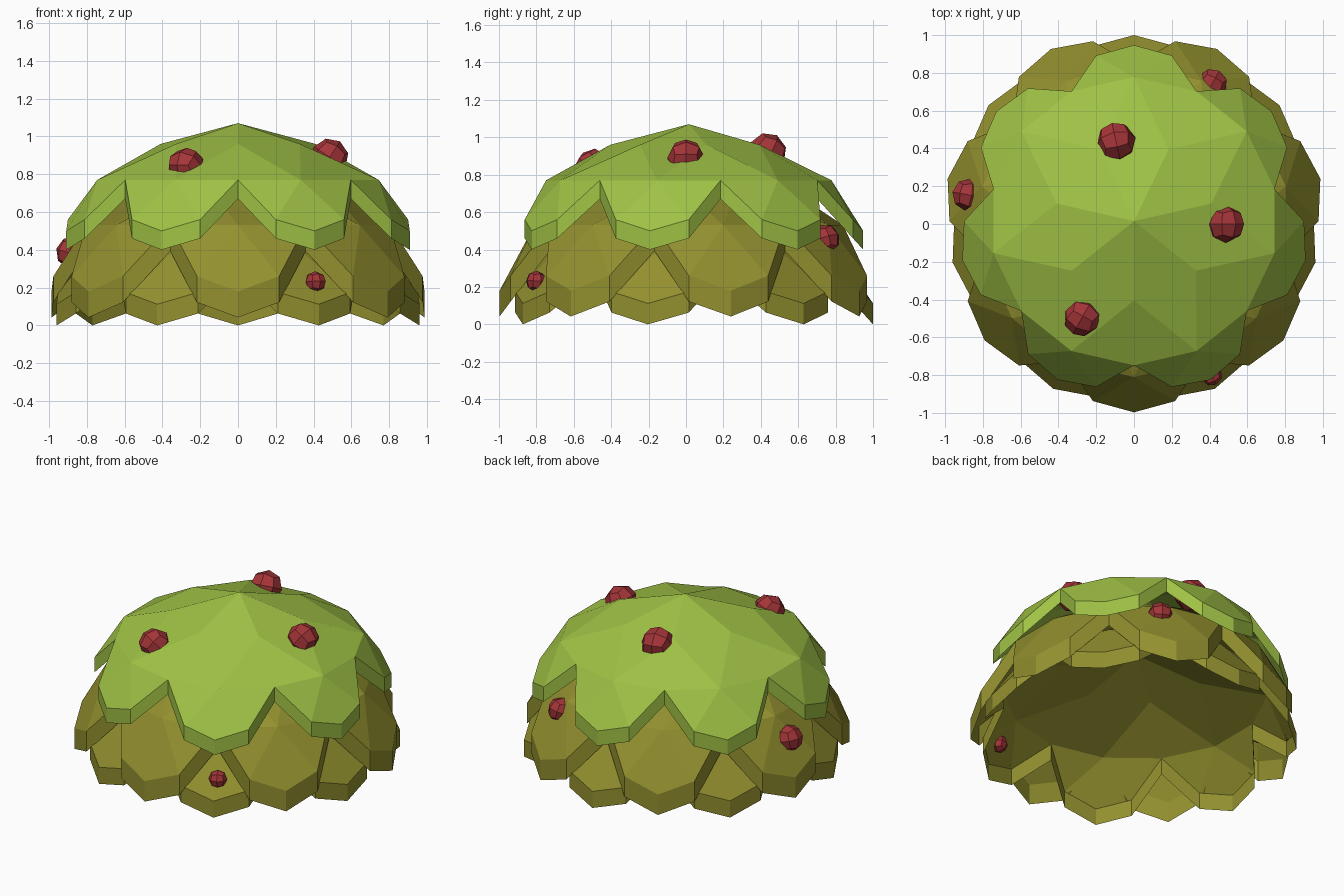
import bpy, bmesh, math
from mathutils import Vector

if "Cube" in bpy.data.objects:
    bpy.data.objects.remove(bpy.data.objects["Cube"])

N = 7          # petals per leaf canopy
CY = 0.015     # canopy axis, slightly behind the middle


def material(name, rgb):
    m = bpy.data.materials.new(name)
    m.diffuse_color = (*rgb, 1)
    m.use_nodes = True
    m.node_tree.nodes["Principled BSDF"].inputs["Base Color"].default_value = m.diffuse_color
    return m


GREEN = material("leaf green", (0.35, 0.54, 0.06))
OLIVE = material("olive green", (0.29, 0.28, 0.028))
RED = material("berry red", (0.37, 0.035, 0.04))


def finish(bm, name, mat):
    me = bpy.data.meshes.new(name)
    bm.to_mesh(me)
    bm.free()
    me.materials.append(mat)
    ob = bpy.data.objects.new(name, me)
    bpy.context.collection.objects.link(ob)
    return ob


def canopy(name, mat, first_notch, apex, ring, shoulder, corner, tip, drop):
    """Faceted dome with petals; ring/shoulder/corner/tip are (radius, z)."""
    bm = bmesh.new()
    step = 2 * math.pi / N

    def v(p, k):
        a = math.radians(first_notch) + k * step
        return bm.verts.new((p[0] * math.cos(a), CY + p[0] * math.sin(a), p[1]))

    top = bm.verts.new((0, CY, apex))
    inner = [v(ring, i) for i in range(N)]
    notch = [v(shoulder, i) for i in range(N)]
    mid = [v(shoulder, i + 0.5) for i in range(N)]
    edge = []
    for i in range(N):
        j = (i + 1) % N
        c1, t, c2 = v(corner, i + 0.25), v(tip, i + 0.5), v(corner, i + 0.75)
        bm.faces.new((top, inner[i], mid[i], inner[j]))
        bm.faces.new((inner[i], mid[i - 1], notch[i], mid[i]))
        bm.faces.new((mid[i], notch[i], c1))
        bm.faces.new((mid[i], c1, t, c2))
        bm.faces.new((mid[i], c2, notch[j]))
        edge += [notch[i], c1, t, c2]
    # hanging rim
    low = [bm.verts.new(e.co - Vector((0, 0, drop))) for e in edge]
    for i in range(len(edge)):
        j = (i + 1) % len(edge)
        bm.faces.new((edge[j], edge[i], low[i], low[j]))
    finish(bm, name, mat)


# Three stacked leaf layers
canopy("top_leaves", GREEN, -90, 1.07, (0.42, 0.96), (0.763, 0.77),
       (0.90, 0.56), (0.932, 0.50), 0.10)
canopy("middle_leaves", OLIVE, 90, 0.90, (0.45, 0.78), (0.825, 0.53),
       (0.977, 0.26), (1.012, 0.18), 0.138)
canopy("bottom_leaves", OLIVE, -90, 0.65, (0.44, 0.565), (0.805, 0.375),
       (0.952, 0.175), (0.985, 0.112), 0.112)


# Berries: low-poly balls facing outwards
def berry(i, x, y, z, r):
    bm = bmesh.new()
    bmesh.ops.create_cube(bm, size=2)
    bmesh.ops.subdivide_edges(bm, edges=bm.edges[:], cuts=1, use_grid_fill=True)
    for vert in bm.verts:
        vert.co = vert.co.normalized() * r
    ob = finish(bm, f"berry_{i}", RED)
    ob.location = (x, y, z)
    ob.rotation_mode = 'QUATERNION'
    ob.rotation_quaternion = Vector((x, y, z - 0.15)).to_track_quat('Z', 'Y')


for i, b in enumerate([(-0.095, 0.435, 0.92, 0.105), (0.485, 0.0, 0.89, 0.1),
                       (-0.275, -0.495, 0.84, 0.1), (-0.88, 0.155, 0.385, 0.085),
                       (0.415, 0.745, 0.455, 0.08), (0.41, -0.8, 0.23, 0.057)], 1):
    berry(i, *b)
